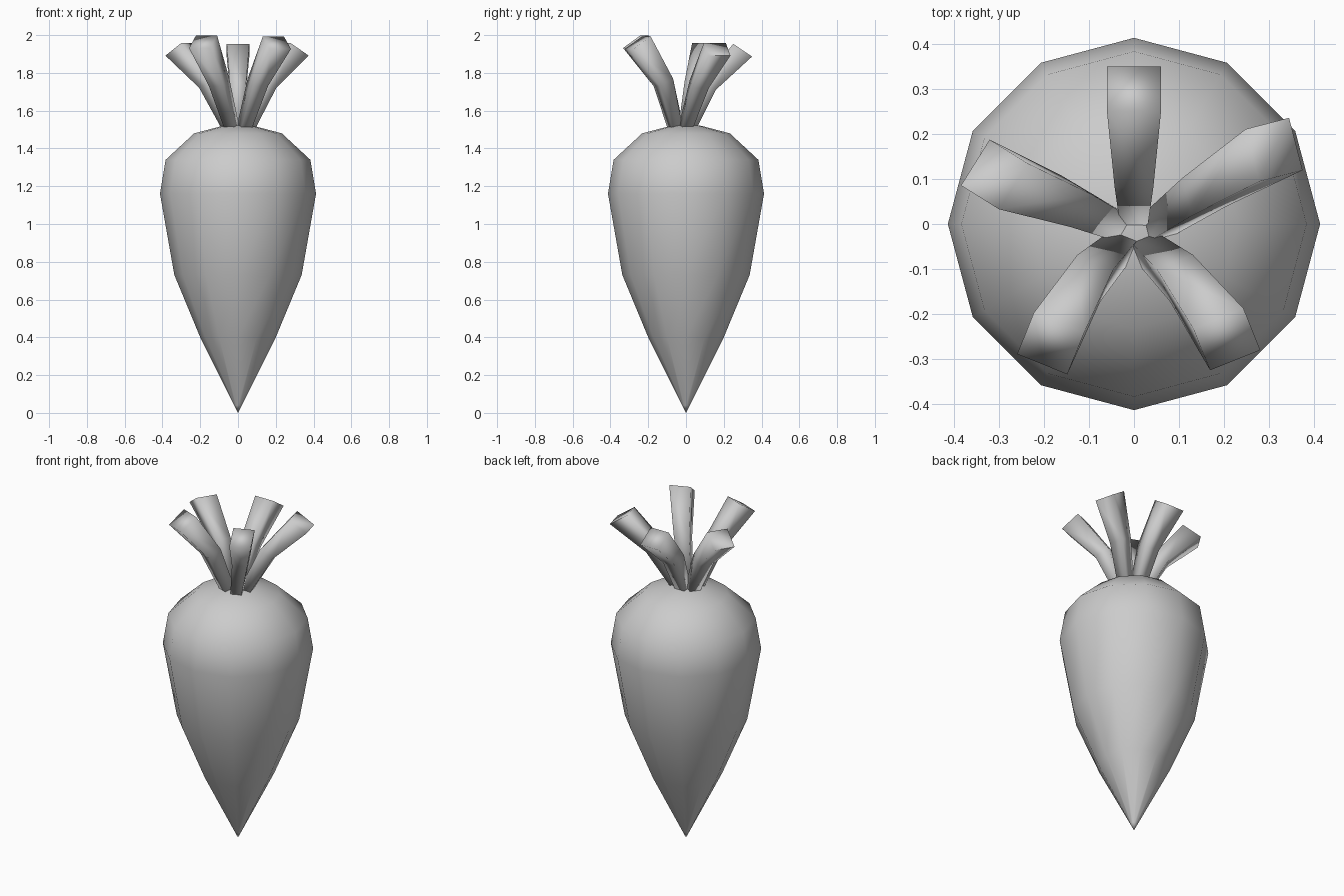
import bpy, bmesh
from math import sin, cos, radians, pi
from mathutils import Vector

if "Cube" in bpy.data.objects:
    bpy.data.objects.remove(bpy.data.objects["Cube"])


def finish(name, bm, angle):
    bmesh.ops.recalc_face_normals(bm, faces=bm.faces)
    me = bpy.data.meshes.new(name)
    bm.to_mesh(me)
    bm.free()
    ob = bpy.data.objects.new(name, me)
    bpy.context.collection.objects.link(ob)
    bpy.ops.object.select_all(action='DESELECT')
    ob.select_set(True)
    bpy.context.view_layer.objects.active = ob
    bpy.ops.object.shade_smooth_by_angle(angle=radians(angle))


def bridge(bm, a, b):
    n = len(a)
    for i in range(n):
        j = (i + 1) % n
        bm.faces.new((a[i], a[j], b[j], b[i]))


# Root: twelve-sided lathe profile (radius, height)
profile = [(0.02, 0.04), (0.2, 0.4), (0.337, 0.73), (0.413, 1.16),
           (0.383, 1.34), (0.232, 1.48), (0.08, 1.52)]
bm = bmesh.new()
rings = [[bm.verts.new((r * cos(k * pi / 6), r * sin(k * pi / 6), z))
          for k in range(12)] for r, z in profile]
for a, b in zip(rings, rings[1:]):
    bridge(bm, a, b)
for ring, z in ((rings[0], 0.0), (rings[-1], 1.525)):
    tip = bm.verts.new((0, 0, z))
    for i in range(12):
        bm.faces.new((ring[i], ring[(i + 1) % 12], tip))
finish("root", bm, 60)


# Stems: square tapered stalks that bend outwards
def stem(name, azimuth, base, mid, end):
    out = Vector((cos(radians(azimuth)), sin(radians(azimuth)), 0))
    side = Vector((-out.y, out.x, 0))
    up = Vector((0, 0, 1))
    bm = bmesh.new()
    rings = []
    for c, half, tilt in ((base, 0.03, 0.2), (mid, 0.043, 0.45), (end, 0.06, 0.56)):
        across = out * (1 - tilt ** 2) ** 0.5 - up * tilt
        rings.append([bm.verts.new(Vector(c) + side * (s * half) + across * (t * half))
                      for s, t in ((-1, -1), (1, -1), (1, 1), (-1, 1))])
    for a, b in zip(rings, rings[1:]):
        bridge(bm, a, b)
    bm.faces.new(rings[0])
    bm.faces.new(rings[-1])
    finish(name, bm, 100)


stem("stem_back", 90, (0, 0.02, 1.5), (0, 0.12, 1.73), (0, 0.3, 1.92))
stem("stem_back_left", 148, (-0.04, 0.0, 1.5), (-0.15, 0.05, 1.74), (-0.31, 0.11, 1.925))
stem("stem_back_right", 14.5, (0.05, -0.005, 1.5), (0.155, 0.07, 1.74), (0.311, 0.165, 1.925))
stem("stem_front_left", 248, (-0.03, -0.05, 1.5), (-0.1, -0.12, 1.75), (-0.185, -0.265, 1.965))
stem("stem_front_right", 292, (0.03, -0.055, 1.5), (0.105, -0.12, 1.75), (0.206, -0.256, 1.96))
